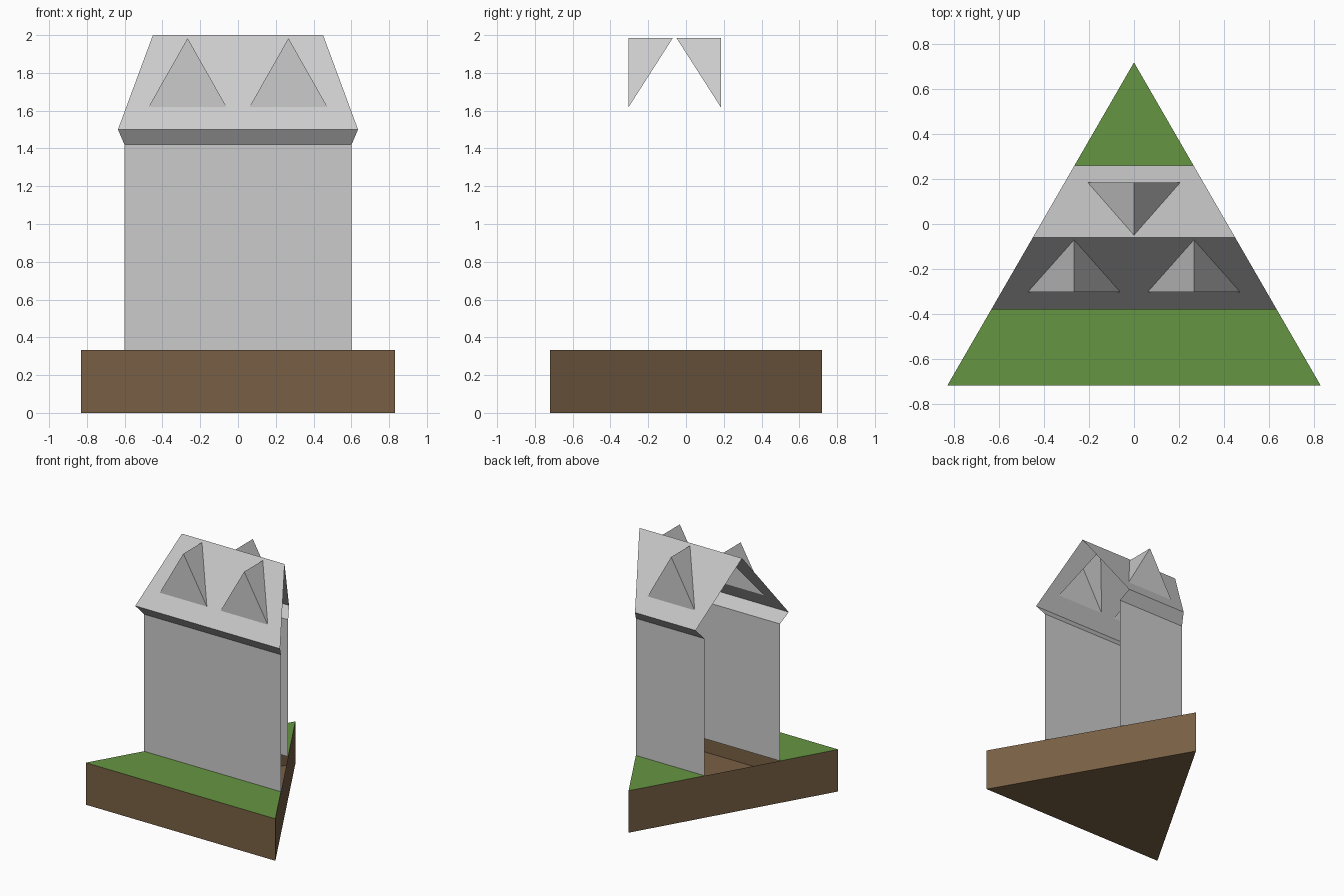
import bpy, bmesh

if "Cube" in bpy.data.objects:
    bpy.data.objects.remove(bpy.data.objects["Cube"])

# Triangular plot: every part is clipped to its two slanted sides
HW, HY = 0.832, 0.72          # half width at the front, half depth
GROUND, WALL_TOP, EAVE, RIDGE = 0.333, 1.42, 1.5, 2.0
YF, YB, YR = -0.32, 0.197, -0.06   # front wall, back wall, ridge line
EF, EB = -0.38, 0.26               # front and back eave lines


def half(y):
    return HW * (HY - y) / (2 * HY)


def roof_z(y):
    edge = EF if y < YR else EB
    return EAVE + (RIDGE - EAVE) * (y - edge) / (YR - edge)


def material(name, rgb):
    m = bpy.data.materials.new(name)
    m.diffuse_color = (*rgb, 1)
    m.use_nodes = True
    m.node_tree.nodes["Principled BSDF"].inputs["Base Color"].default_value = m.diffuse_color
    return m


def sheet(name, polys, mat=None):
    me = bpy.data.meshes.new(name)
    bm = bmesh.new()
    for p in polys:
        bm.faces.new([bm.verts.new(v) for v in p])
    bmesh.ops.remove_doubles(bm, verts=bm.verts, dist=1e-5)
    bm.to_mesh(me)
    bm.free()
    ob = bpy.data.objects.new(name, me)
    bpy.context.collection.objects.link(ob)
    if mat:
        me.materials.append(mat)
    return ob


def outward(p, sign):
    # orders a front-facing polygon for the front (-1) or back (+1)
    return p if sign < 0 else p[::-1]


def strip(y0, z0, y1, z1):
    return [(-half(y0), y0, z0), (half(y0), y0, z0),
            (half(y1), y1, z1), (-half(y1), y1, z1)]


brown = material("soil", (0.19, 0.115, 0.058))
green = material("grass", (0.13, 0.30, 0.055))

# Hollow soil base: three sides and a bottom
tri = [(-HW, -HY), (HW, -HY), (0, HY)]
sides = []
for i in range(3):
    a, b = tri[i], tri[(i + 1) % 3]
    sides.append([(*a, 0), (*b, 0), (*b, GROUND), (*a, GROUND)])
sheet("soil_base", sides + [[(*p, 0) for p in tri[::-1]]], brown)

# Lawns before and behind the house
sheet("front_lawn", [strip(-HY, GROUND, YF, GROUND)], green)
sheet("back_lawn", [[(-half(YB), YB, GROUND), (half(YB), YB, GROUND), (0, HY, GROUND)]], green)


# Walls: bays of window panels under lintel bands, three storeys
def wall(name, y, sign, xs):
    zs = [GROUND, 0.58, 0.755, 1.0, 1.17, WALL_TOP]
    polys = []
    for x0, x1 in zip(xs, xs[1:]):
        for z0, z1 in zip(zs, zs[1:]):
            polys.append(outward([(x0, y, z0), (x1, y, z0), (x1, y, z1), (x0, y, z1)], sign))
    sheet(name, polys)


wf, wb = half(YF), half(YB)
wall("front_wall", YF, -1, [-wf, -0.2, 0.2, wf])
wall("back_wall", YB, 1, [-wb, -0.2, 0.2, wb])


# Roof slopes with a triangular opening under each dormer
def slope(name, eave, sign, holes):
    bm = bmesh.new()
    for loop in [strip(eave, EAVE, YR, RIDGE)] + holes:
        vs = [bm.verts.new(v) for v in loop]
        for i, v in enumerate(vs):
            bm.edges.new((v, vs[(i + 1) % len(vs)]))
    bmesh.ops.triangle_fill(bm, edges=bm.edges[:], use_beauty=True,
                            use_dissolve=False, normal=(0, sign * 0.84, 0.54))
    for f in bm.faces:
        f.normal_update()
        if f.normal.z < 0:
            f.normal_flip()
    me = bpy.data.meshes.new(name)
    bm.to_mesh(me)
    bm.free()
    bpy.context.collection.objects.link(bpy.data.objects.new(name, me))


# Dormers: upright triangular front, two flanks, level ridge into the roof
def dormer(name, x, y, sign):
    tip_y = YR + sign * 0.0105
    zb, zt, w = roof_z(y), roof_z(tip_y), 0.207
    l, r = (x - w, y, zb), (x + w, y, zb)
    top, tip = (x, y, zt), (x, tip_y, zt)
    sheet(name, [outward(p, sign) for p in ([l, r, top], [r, tip, top], [l, top, tip])])
    return [l, r, tip]


front_holes = [dormer("front_dormer_" + n, x, -0.304, -1)
               for n, x in (("left", -0.267), ("right", 0.267))]
back_holes = [dormer("back_dormer", 0, 0.186, 1)]
slope("front_roof", EF, -1, front_holes)
slope("back_roof", EB, 1, back_holes)

# Sloping undersides of the eaves
sheet("front_eave", [strip(YF, WALL_TOP, EF, EAVE)])
sheet("back_eave", [strip(YB, WALL_TOP, EB, EAVE)[::-1]])
for o in bpy.data.objects:
    if o.name.endswith("eave") and (o.data.polygons[0].normal.z > 0):
        o.data.flip_normals()
